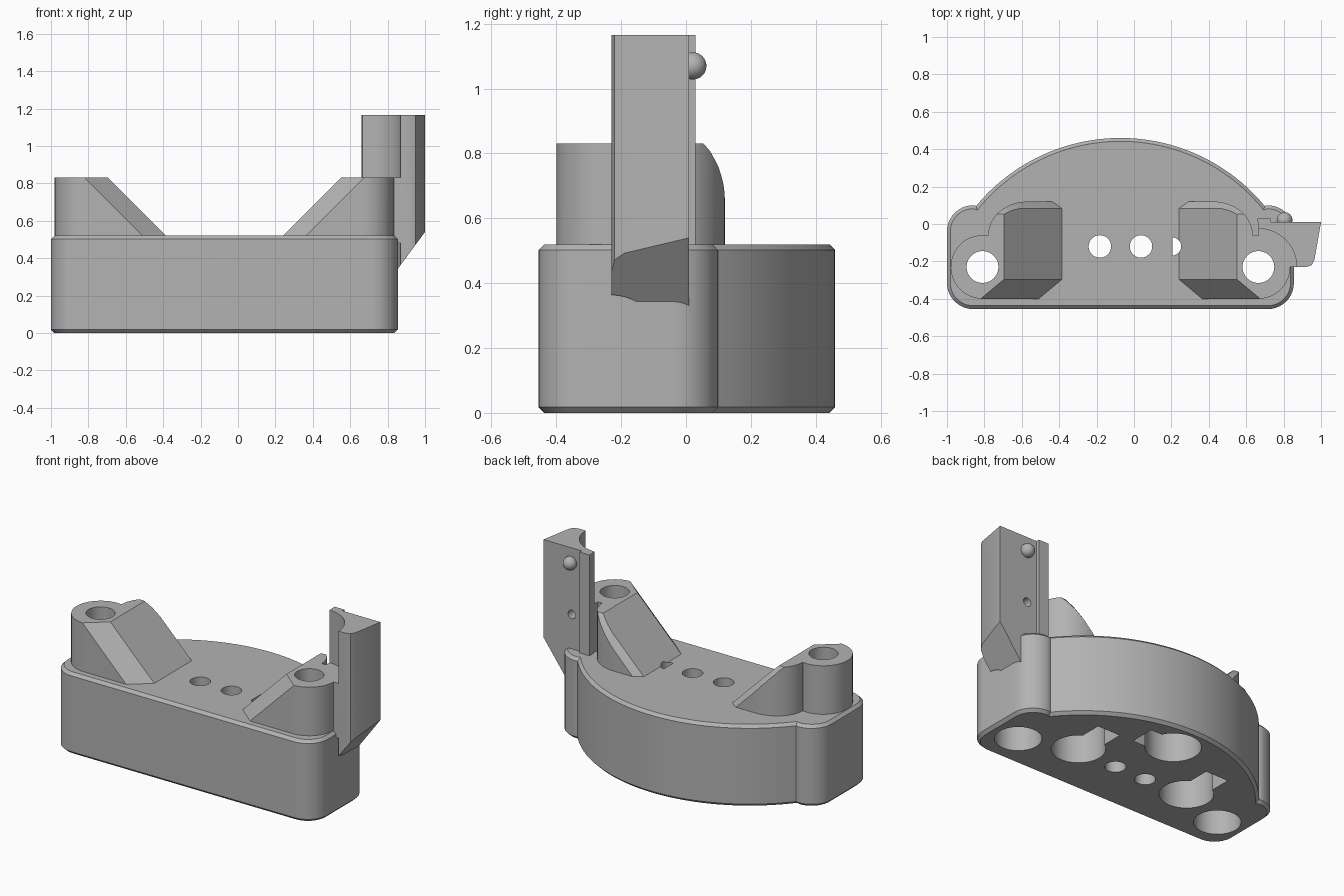
import bpy, bmesh
from math import radians, cos, sin
from mathutils import Vector

cube = bpy.data.objects.get("Cube")
if cube:
    bpy.data.objects.remove(cube, do_unlink=True)

MID = -0.0725          # symmetry line of the base
BOSS_Y = -0.23         # screw boss centre
BOSS_X = 0.7375        # boss distance from the symmetry line

grey = bpy.data.materials.new("plain_grey")
grey.use_nodes = True
grey.diffuse_color = (0.45, 0.45, 0.45, 1)
grey.node_tree.nodes["Principled BSDF"].inputs["Base Color"].default_value = (0.45, 0.45, 0.45, 1)


def arc(cx, cy, rx, ry, a0, a1, n):
    steps = [radians(a0 + (a1 - a0) * i / n) for i in range(n + 1)]
    return [(cx + rx * cos(a), cy + ry * sin(a)) for a in steps]


def cut_plane(bm, point, normal):
    """Remove everything beyond the plane and close the opening."""
    geom = bm.verts[:] + bm.edges[:] + bm.faces[:]
    cut = bmesh.ops.bisect_plane(bm, geom=geom, plane_co=point, plane_no=normal,
                                 clear_outer=True)["geom_cut"]
    edges = [e for e in cut if isinstance(e, bmesh.types.BMEdge)]
    if edges:
        bmesh.ops.holes_fill(bm, edges=edges, sides=0)


def prism(name, outline, z0, z1, planes=(), chamfer=0, side=1):
    """Extrude a plan outline, trim it by planes, optionally mirror it."""
    bm = bmesh.new()
    face = bm.faces.new([bm.verts.new((x, y, z0)) for x, y in outline])
    ext = bmesh.ops.extrude_face_region(bm, geom=[face])["geom"]
    bmesh.ops.translate(bm, vec=(0, 0, z1 - z0),
                        verts=[v for v in ext if isinstance(v, bmesh.types.BMVert)])
    bmesh.ops.recalc_face_normals(bm, faces=bm.faces)
    if chamfer:
        rim = [e for e in bm.edges if abs(e.verts[0].co.z - e.verts[1].co.z) < 1e-4]
        bmesh.ops.bevel(bm, geom=rim, offset=chamfer, segments=1, affect='EDGES')
    for point, normal in planes:
        cut_plane(bm, point, normal)
    if side < 0:
        for v in bm.verts:
            v.co.x = 2 * MID - v.co.x
    bmesh.ops.recalc_face_normals(bm, faces=bm.faces)
    mesh = bpy.data.meshes.new(name)
    bm.to_mesh(mesh)
    bm.free()
    mesh.materials.append(grey)
    ob = bpy.data.objects.new(name, mesh)
    bpy.context.collection.objects.link(ob)
    return ob


def combine(target, tool, operation):
    mod = target.modifiers.new("combine", 'BOOLEAN')
    mod.operation = operation
    mod.solver = 'EXACT'
    mod.object = tool
    bpy.context.view_layer.objects.active = target
    bpy.ops.object.modifier_apply(modifier=mod.name)
    bpy.data.objects.remove(tool, do_unlink=True)


def drill(target, x, y, r, z0, z1):
    combine(target, prism("drill", arc(x, y, r, r, 0, 352.5, 47), z0, z1), 'DIFFERENCE')


def slot(target, x0, x1, y0, y1, z1):
    box = [(x0, y0), (x1, y0), (x1, y1), (x0, y1)]
    combine(target, prism("slot", box, -0.1, z1), 'DIFFERENCE')


# Base: rounded block with a bowed back
half = (arc(0.7875, -0.315, 0.14, 0.14, -90, 0, 10)
        + arc(0.7875, -0.04, 0.14, 0.14, 0, 92, 10)
        + arc(0, -0.54, 1.0, 1.0, 39.5, 90, 28))
outline = half + [(-x, y) for x, y in half[-2::-1]]
body = prism("bracket_body", [(x + MID, y) for x, y in outline], 0, 0.52, chamfer=0.018)

# Ramped towers, one on each side
SLOPE = Vector((-1, 0, 1)).normalized()
ramp_point = Vector((MID + 0.3225, 0, 0.53))
planes = [(ramp_point, SLOPE),
          (Vector((MID + 0.2675, 0, 0.83)), Vector((-1, -1.2, 1)))]
for a in (90, 75, 60, 45):
    wall = Vector((cos(radians(a)) / 0.21, sin(radians(a)) / 0.18, 0)).normalized()
    ex = MID + 0.4975 + 0.21 * cos(radians(a))
    ey = -0.06 + 0.18 * sin(radians(a))
    edge = Vector((ex, ey, 0.53 + ex - ramp_point.x))
    normal = (SLOPE + wall).normalized()
    planes.append((edge - normal * 0.026, normal))
tower = (arc(BOSS_X, BOSS_Y, 0.17, 0.17, -90, 99, 28)
         + arc(0.4975, -0.06, 0.21, 0.18, 0, 90, 14)
         + [(0.28, 0.12), (0.28, -0.4)])
tower = [(x + MID, y) for x, y in tower]
for side in (1, -1):
    combine(body, prism("tower", tower, 0.45, 0.83, planes, side=side), 'UNION')

# Upright post hugging one boss, with a sloped underside
bx = MID + BOSS_X
post = ([(0.66, 0.03), (0.73, 0.03), (0.73, 0.01), (1.0, 0.01), (0.965, -0.19),
         (0.95, -0.22), (0.92, -0.23)]
        + arc(bx, BOSS_Y, 0.205, 0.205, 0, 90, 16))
under = [(Vector((1.0, 0, 0.54)), Vector((0.19, 0, -0.14)))]
combine(body, prism("post", post, 0.3, 1.165, under), 'UNION')
collar = [(bx, BOSS_Y)] + arc(bx, BOSS_Y, 0.215, 0.215, 0, 90, 16)
combine(body, prism("collar", collar, 0.48, 0.83), 'UNION')

# Stepped screw holes through the bosses
for side in (1, -1):
    x = MID + side * BOSS_X
    drill(body, x, BOSS_Y, 0.085, -0.1, 1.0)
    drill(body, x, BOSS_Y, 0.135, -0.1, 0.4)

# Round pockets in the underside with side slots
for side in (1, -1):
    x = MID + side * 0.4
    drill(body, x, -0.1, 0.155, -0.1, 0.3)
    slot(body, x - 0.08, x + 0.08, -0.1, 0.17, 0.2)
drill(body, MID, 0.26, 0.16, -0.1, 0.3)
slot(body, MID, 0.15, 0.17, 0.33, 0.2)

# Row of through holes, the outer two D-shaped
for side in (1, -1):
    drill(body, MID + side * 0.11, -0.12, 0.06, -0.1, 0.7)
    dee = arc(MID + 0.27, -0.12, 0.055, 0.05, -80, 80, 16)
    combine(body, prism("dee", dee, -0.1, 0.7, side=side), 'DIFFERENCE')

# Small round dimple in the back of the post
bpy.ops.mesh.primitive_cylinder_add(vertices=24, radius=0.027, depth=0.12,
                                    location=(0.8, 0.01, 0.74), rotation=(radians(90), 0, 0))
combine(body, bpy.context.object, 'DIFFERENCE')

# Locating ball on the back of the post
bpy.ops.mesh.primitive_uv_sphere_add(segments=32, ring_count=16, radius=0.042,
                                     location=(0.805, 0.021, 1.07))
ball = bpy.context.object
ball.name = "locating_ball"
ball.data.materials.append(grey)

# One material slot throughout, smooth curves with sharp edges
body.data.materials.clear()
body.data.materials.append(grey)
for poly in body.data.polygons:
    poly.material_index = 0
for ob in (body, ball):
    bpy.ops.object.select_all(action='DESELECT')
    ob.select_set(True)
    bpy.context.view_layer.objects.active = ob
    bpy.ops.object.shade_smooth_by_angle(angle=radians(25))
